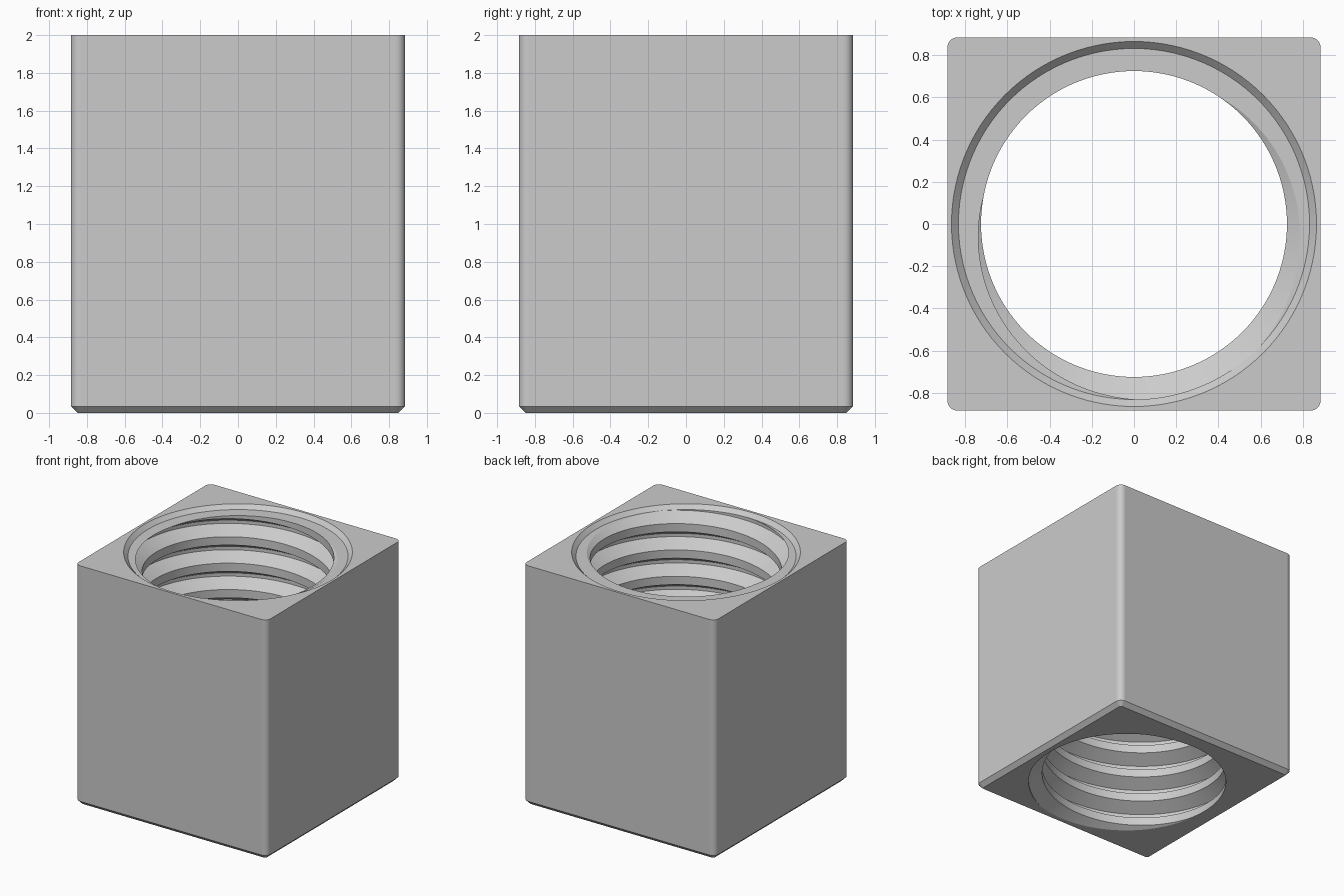
import bpy, bmesh, math

old = bpy.data.objects.get("Cube")
if old:
    bpy.data.objects.remove(old)

HALF, TOP = 0.885, 2.0                 # block half width and height
MINOR, MAJOR, PITCH = 0.725, 0.832, 0.22
LEDGE = 1.967                          # where the thread meets the countersink
SEGMENTS = 120

steel = bpy.data.materials.new("plain_grey")
steel.use_nodes = True
GREY = (0.6, 0.6, 0.6, 1)
steel.diffuse_color = GREY
steel.node_tree.nodes["Principled BSDF"].inputs["Base Color"].default_value = GREY


def make_object(name, bm):
    bmesh.ops.recalc_face_normals(bm, faces=bm.faces)
    mesh = bpy.data.meshes.new(name)
    bm.to_mesh(mesh)
    bm.free()
    mesh.materials.append(steel)
    obj = bpy.data.objects.new(name, mesh)
    bpy.context.collection.objects.link(obj)
    return obj


def make_block():
    bm = bmesh.new()
    bmesh.ops.create_cube(bm, size=1)
    for v in bm.verts:
        v.co = (v.co.x * 2 * HALF, v.co.y * 2 * HALF, (v.co.z + 0.5) * TOP)
    # rounded upright corners
    upright = [e for e in bm.edges if abs(e.verts[0].co.z - e.verts[1].co.z) > 1]
    bmesh.ops.bevel(bm, geom=upright, offset=0.05, segments=8,
                    profile=0.5, affect='EDGES')
    # straight chamfer round the bottom
    low = [e for e in bm.edges if all(v.co.z < 0.001 for v in e.verts)]
    bmesh.ops.bevel(bm, geom=low, offset=0.035, segments=1, affect='EDGES')
    return make_object("square_nut", bm)


def make_thread_cutter():
    # one pitch, upward: underside foot, root bottom, root top, crest bottom
    flank = (MAJOR - MINOR) * math.tan(math.radians(30))
    root = PITCH / 8
    profile = [(MINOR, -2 * flank - root), (MAJOR, -flank - root),
               (MAJOR, -flank), (MINOR, 0)]
    turns = 13
    start = LEDGE - PITCH * (170 / 360 + 11)
    bm = bmesh.new()
    columns = []
    for i in range(SEGMENTS):
        a = 2 * math.pi * i / SEGMENTS
        column = []
        for t in range(turns):
            for r, dz in profile:
                z = start + PITCH * (t + i / SEGMENTS) + dz
                column.append(bm.verts.new((r * math.cos(a), r * math.sin(a), z)))
        columns.append(column)
    rows = len(columns[0])
    for i in range(SEGMENTS):
        # the last column joins the first, one turn higher
        shift = len(profile) if i == SEGMENTS - 1 else 0
        here, after = columns[i], columns[(i + 1) % SEGMENTS]
        for k in range(rows - 1 - shift):
            bm.faces.new((here[k], after[k + shift], after[k + shift + 1], here[k + 1]))
    # close both ends with fans
    bottom = bm.verts.new((0, 0, -1.5))
    top = bm.verts.new((0, 0, 3.5))
    for e in [e for e in bm.edges if e.is_boundary]:
        tip = bottom if e.verts[0].co.z < 1 else top
        bm.faces.new((e.verts[0], e.verts[1], tip))
    bmesh.ops.triangulate(bm, faces=bm.faces)
    return make_object("thread_cutter", bm)


def make_countersink_cutter():
    # 45 degree cone with a flat floor at the ledge, running past the top
    height = 0.1
    bm = bmesh.new()
    bmesh.ops.create_cone(bm, cap_ends=True, segments=SEGMENTS, radius1=MAJOR,
                          radius2=MAJOR + height, depth=height)
    bmesh.ops.translate(bm, verts=bm.verts, vec=(0, 0, LEDGE + height / 2))
    return make_object("countersink_cutter", bm)


nut = make_block()
cutters = [make_thread_cutter(), make_countersink_cutter()]
for cutter in cutters:
    cutter.hide_render = True
    mod = nut.modifiers.new(cutter.name, 'BOOLEAN')
    mod.operation = 'DIFFERENCE'
    mod.solver = 'EXACT'
    mod.object = cutter

# bake the cuts and drop the cutters
graph = bpy.context.evaluated_depsgraph_get()
baked = bpy.data.meshes.new_from_object(nut.evaluated_get(graph))
nut.modifiers.clear()
nut.data = baked
for cutter in cutters:
    bpy.data.objects.remove(cutter)
baked.materials.clear()
baked.materials.append(steel)
for p in baked.polygons:
    p.material_index = 0

# smooth thread and corners, flat outer faces
for o in bpy.context.selected_objects:
    o.select_set(False)
nut.select_set(True)
bpy.context.view_layer.objects.active = nut
bpy.ops.object.shade_smooth_by_angle(angle=math.radians(28))
for p in baked.polygons:
    if p.area > 0.3 or abs(p.normal.z) > 0.99:
        p.use_smooth = False
